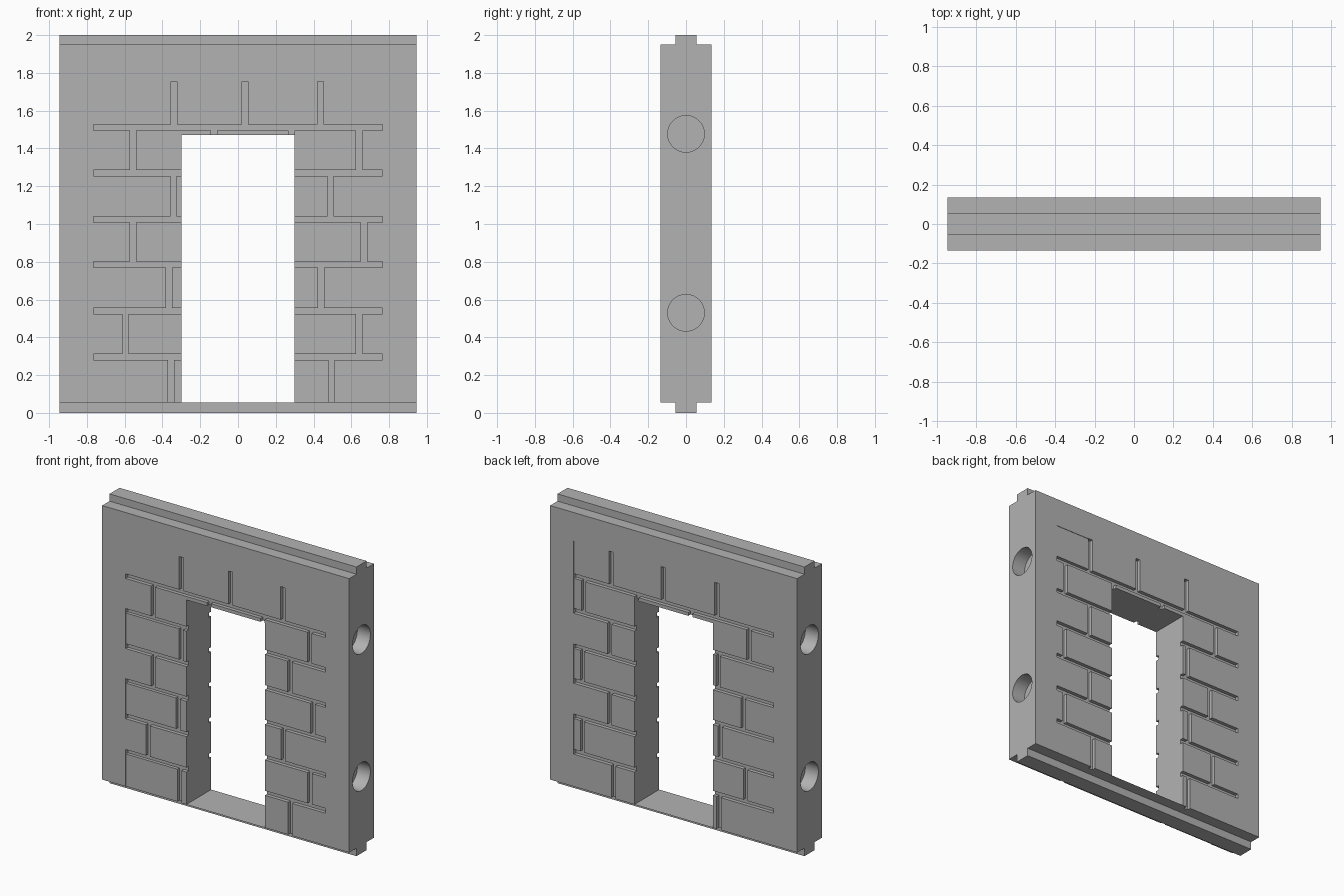
import bpy, bmesh, math
from mathutils import Matrix, Vector

cube = bpy.data.objects.get("Cube")
if cube:
    bpy.data.objects.remove(cube, do_unlink=True)

HALF_W, HALF_T = 0.945, 0.135      # wall half width and half thickness
DOOR, LINTEL, SILL = 0.3, 1.47, 0.055
EDGE, GAP, DEPTH = 0.765, 0.032, 0.025   # brick field, mortar width and depth

stone = bpy.data.materials.new("stone grey")
stone.use_nodes = True
stone.diffuse_color = (0.45, 0.45, 0.45, 1)
stone.node_tree.nodes["Principled BSDF"].inputs["Base Color"].default_value = (0.45, 0.45, 0.45, 1)


def make_object(name, bm):
    bmesh.ops.recalc_face_normals(bm, faces=bm.faces[:])
    mesh = bpy.data.meshes.new(name)
    bm.to_mesh(mesh)
    bm.free()
    obj = bpy.data.objects.new(name, mesh)
    bpy.context.scene.collection.objects.link(obj)
    return obj


def add_box(bm, x0, x1, y0, y1, z0, z1):
    centre = Vector((x0 + x1, y0 + y1, z0 + z1)) / 2
    size = Matrix.Diagonal((x1 - x0, y1 - y0, z1 - z0, 1))
    bmesh.ops.create_cube(bm, size=1, matrix=Matrix.Translation(centre) @ size)


def add_cut(bm, side, x0, x1, z0, z1, depth):
    """Box sunk into the front (side -1) or back (side 1) face."""
    y0, y1 = sorted((side * (HALF_T - depth), side * (HALF_T + 0.1)))
    add_box(bm, x0, x1, y0, y1, z0, z1)


# Wall panel: tongued profile swept across the width
half = [(0.055, 0), (0.055, SILL), (HALF_T, SILL), (HALF_T, 1.95), (0.055, 1.95), (0.055, 2)]
profile = half + [(-y, z) for y, z in reversed(half)]
bm = bmesh.new()
face = bm.faces.new([bm.verts.new((-HALF_W, y, z)) for y, z in profile])
swept = bmesh.ops.extrude_face_region(bm, geom=[face])
bmesh.ops.translate(bm, vec=(2 * HALF_W, 0, 0),
                    verts=[v for v in swept["geom"] if isinstance(v, bmesh.types.BMVert)])
wall = make_object("doorway_wall", bm)
wall.data.materials.append(stone)

# Doorway opening
door = bmesh.new()
add_box(door, -DOOR, DOOR, -0.3, 0.3, SILL, LINTEL)

# Round connector sockets in both ends
sockets = bmesh.new()
for x in (-HALF_W, HALF_W):
    for z in (0.53, 1.477):
        bmesh.ops.create_cone(sockets, cap_ends=True, segments=48, radius1=0.097, radius2=0.097,
                              depth=0.2, matrix=Matrix.Translation((x, 0, z)) @ Matrix.Rotation(math.pi / 2, 4, "Y"))

# Horizontal mortar lines on both faces
courses = [0.295, 0.54, 0.785, 1.025, 1.27, 1.51]
beds = bmesh.new()
for side in (-1, 1):
    for z in courses[:-1]:
        for x0, x1 in ((-EDGE, -0.25), (0.25, EDGE)):
            add_cut(beds, side, x0, x1, z - GAP / 2, z + GAP / 2, DEPTH)
    z = courses[-1]
    add_cut(beds, side, -EDGE, EDGE, z - GAP / 2, z + GAP / 2, DEPTH)

# Upright mortar lines, listed per course from the bottom up
front_joints = [(-0.355, 0.495), (-0.595, 0.642), (-0.365, 0.44), (-0.555, 0.667),
                (-0.342, 0.49), (-0.555, 0.642), (-0.34, 0.037, 0.437)]
back_joints = [(-0.345, 0.46), (-0.55, 0.7), (-0.355, 0.49), (-0.53, 0.7),
               (-0.34, 0.49), (-0.575, 0.69), (-0.33, 0.08, 0.48)]
levels = [0.04] + courses + [1.755]
joints = bmesh.new()
for side, rows in ((-1, front_joints), (1, back_joints)):
    for row, xs in enumerate(rows):
        for x in xs:
            add_cut(joints, side, x - GAP / 2, x + GAP / 2, levels[row], levels[row + 1], DEPTH)
    for x in (-0.128, 0.283):
        add_cut(joints, side, x - GAP / 2, x + GAP / 2, LINTEL - 0.02, courses[-1], DEPTH)

# Slightly sunken brick faces: side, course, x range
sunken = [(-1, 4, -EDGE, -0.342), (-1, 2, -EDGE, -0.365), (-1, 0, -EDGE, -0.355),
          (-1, 3, 0.667, EDGE), (-1, 1, 0.642, EDGE),
          (1, 6, 0.48, EDGE), (1, 5, 0.69, EDGE), (1, 3, 0.7, EDGE), (1, 1, 0.7, EDGE)]
bricks = bmesh.new()
for side, row, x0, x1 in sunken:
    add_cut(bricks, side, x0, x1, levels[row] + 0.003, levels[row + 1] - 0.003, 0.003)

# Carve the wall
cutters = []
for name, bm in (("door_cutter", door), ("socket_cutter", sockets), ("bed_cutter", beds),
                 ("joint_cutter", joints), ("brick_cutter", bricks)):
    cutter = make_object(name, bm)
    cutter.hide_render = True
    cutters.append(cutter)
    mod = wall.modifiers.new(name, "BOOLEAN")
    mod.operation = "DIFFERENCE"
    mod.solver = "EXACT"
    mod.object = cutter

bpy.context.view_layer.update()
carved = bpy.data.meshes.new_from_object(wall.evaluated_get(bpy.context.evaluated_depsgraph_get()))
wall.modifiers.clear()
wall.data = carved
carved.materials.clear()
carved.materials.append(stone)
for polygon in carved.polygons:
    polygon.material_index = 0
for cutter in cutters:
    bpy.data.objects.remove(cutter, do_unlink=True)

# Smooth socket walls, crisp edges elsewhere
bpy.ops.object.select_all(action="DESELECT")
wall.select_set(True)
bpy.context.view_layer.objects.active = wall
bpy.ops.object.shade_smooth_by_angle(angle=math.radians(30))
